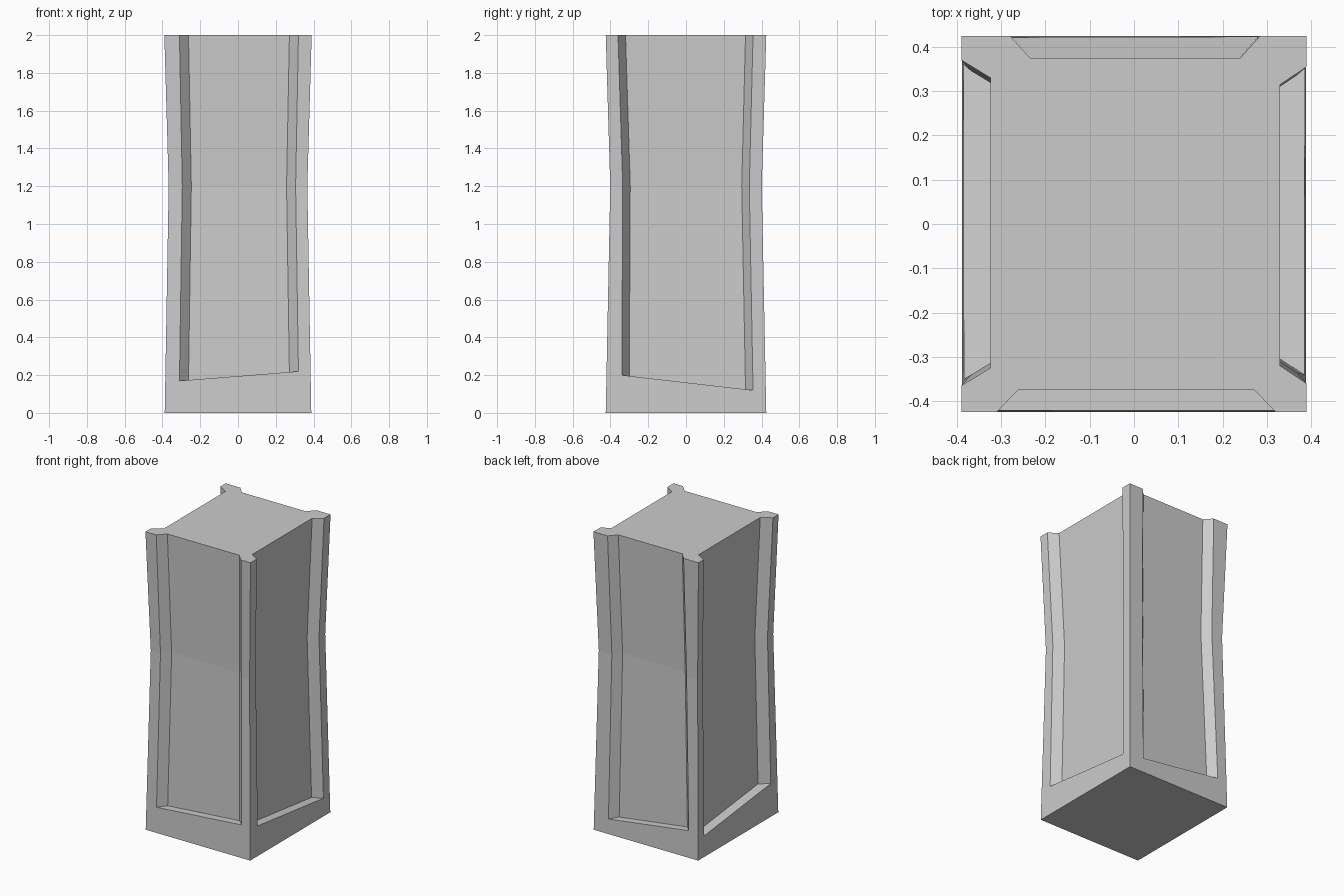
import bpy, bmesh
from mathutils import Vector, Matrix
from math import pi

if "Cube" in bpy.data.objects:
    bpy.data.objects.remove(bpy.data.objects["Cube"])

HEIGHTS = (0.0, 1.2, 2.0)
HALF_X = (0.388, 0.367, 0.39)
HALF_Y = (0.425, 0.401, 0.425)

# Hand-carved panels: left and right edges at bottom/waist/top,
# heights of the tilted sill (left, right), depth and bevel width
PANELS = [
    ((-0.31, -0.295, -0.31), (0.32, 0.305, 0.32), (0.17, 0.22), 0.05, 0.048),   # front
    ((-0.34, -0.335, -0.36), (0.355, 0.335, 0.355), (0.20, 0.12), 0.06, 0.04),  # right
    ((-0.28, -0.27, -0.285), (0.315, 0.285, 0.28), (0.10, 0.18), 0.05, 0.045),  # back
    ((-0.36, -0.345, -0.37), (0.35, 0.34, 0.365), (0.14, 0.22), 0.066, 0.04),   # left
]


def half(profile, z):
    """Waisted half-width at height z."""
    i = 0 if z <= HEIGHTS[1] else 1
    t = (z - HEIGHTS[i]) / (HEIGHTS[i + 1] - HEIGHTS[i])
    return profile[i] + (profile[i + 1] - profile[i]) * t


bm = bmesh.new()
top_loop = []
bottom_loop = []

for k, (left, right, sill, depth, bevel) in enumerate(PANELS):
    rot = Matrix.Rotation(k * pi / 2, 3, 'Z')
    out, across = (HALF_Y, HALF_X) if k % 2 == 0 else (HALF_X, HALF_Y)

    def point(u, z, inset=0.0):
        return bm.verts.new(rot @ Vector((u, inset - half(out, z), z)))

    # Vertical edge chains: corner, panel rim, panel floor on each side
    slope = (sill[1] - sill[0]) / (right[0] - left[0])
    chains = []
    for edge, z0, s in ((left, sill[0], -1), (right, sill[1], 1)):
        zs = (z0, HEIGHTS[1], HEIGHTS[2])
        corner = [point(s * w, z) for w, z in zip(across, HEIGHTS)]
        rim = [point(u, z) for u, z in zip(edge, zs)]
        zf = (z0 - s * bevel * slope, HEIGHTS[1], HEIGHTS[2])
        floor = [point(u - s * bevel, z, depth) for u, z in zip(edge, zf)]
        chains += [corner, rim, floor] if s < 0 else [floor, rim, corner]

    # Frame strips, bevels and panel floor
    for a, b in zip(chains, chains[1:]):
        for i in range(2):
            bm.faces.new((a[i], b[i], b[i + 1], a[i + 1]))
    # Plinth face and sill below the panel
    for a, b, c, d in ((0, 5, 4, 1), (1, 4, 3, 2)):
        bm.faces.new([chains[j][0] for j in (a, b, c, d)])

    top_loop += [c[2] for c in chains[:5]]
    bottom_loop.append(chains[0][0])

# Caps, then weld the four sides together
bm.faces.new(top_loop)
bm.faces.new(bottom_loop[::-1])
bmesh.ops.remove_doubles(bm, verts=bm.verts[:], dist=0.0005)
bmesh.ops.recalc_face_normals(bm, faces=bm.faces[:])

mesh = bpy.data.meshes.new("panelled_pillar")
bm.to_mesh(mesh)
bm.free()
bpy.context.collection.objects.link(bpy.data.objects.new("panelled_pillar", mesh))
